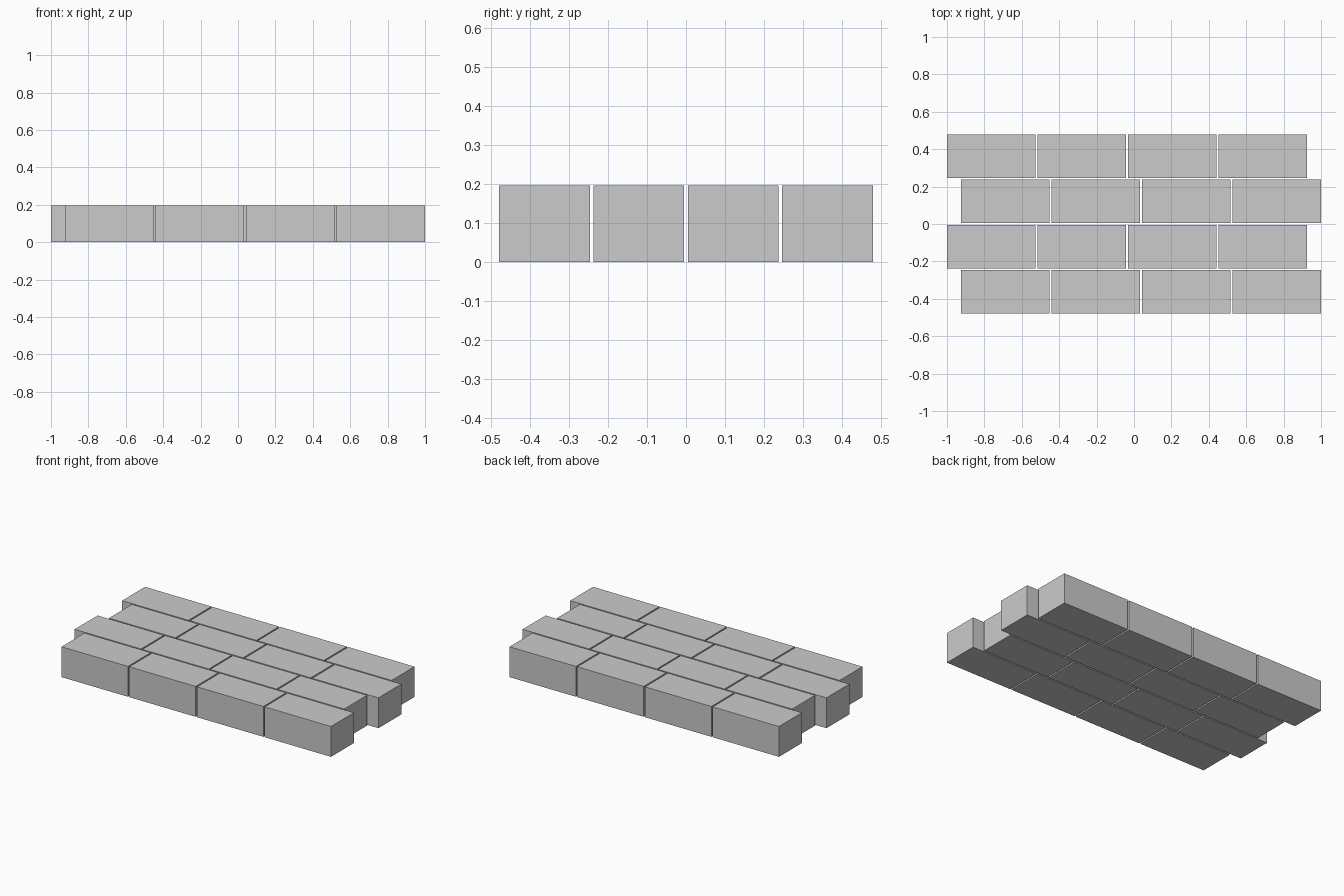
import bpy

if "Cube" in bpy.data.objects:
    bpy.data.objects.remove(bpy.data.objects["Cube"])

ROWS, COLS = 4, 4
L, W, H = 0.474, 0.233, 0.196      # brick length, width, height
PX, PY = 0.4835, 0.242             # brick spacing
SHIFT = 2.0 - ((COLS - 1) * PX + L)  # sideways offset of alternate rows


def brick(name, x, y):
    bpy.ops.mesh.primitive_cube_add(size=1, location=(x, y, H / 2))
    ob = bpy.context.object
    ob.name = name
    ob.scale = (L, W, H)
    bpy.ops.object.transform_apply(location=False, rotation=False, scale=True)


# Staggered rows of paving bricks; the front row sits to the right
for r in range(ROWS):
    start = -1 + L / 2 + (SHIFT if r % 2 == 0 else 0)
    y = (r - (ROWS - 1) / 2) * PY
    for c in range(COLS):
        brick(f"brick_row{r + 1}_{c + 1}", start + c * PX, y)
